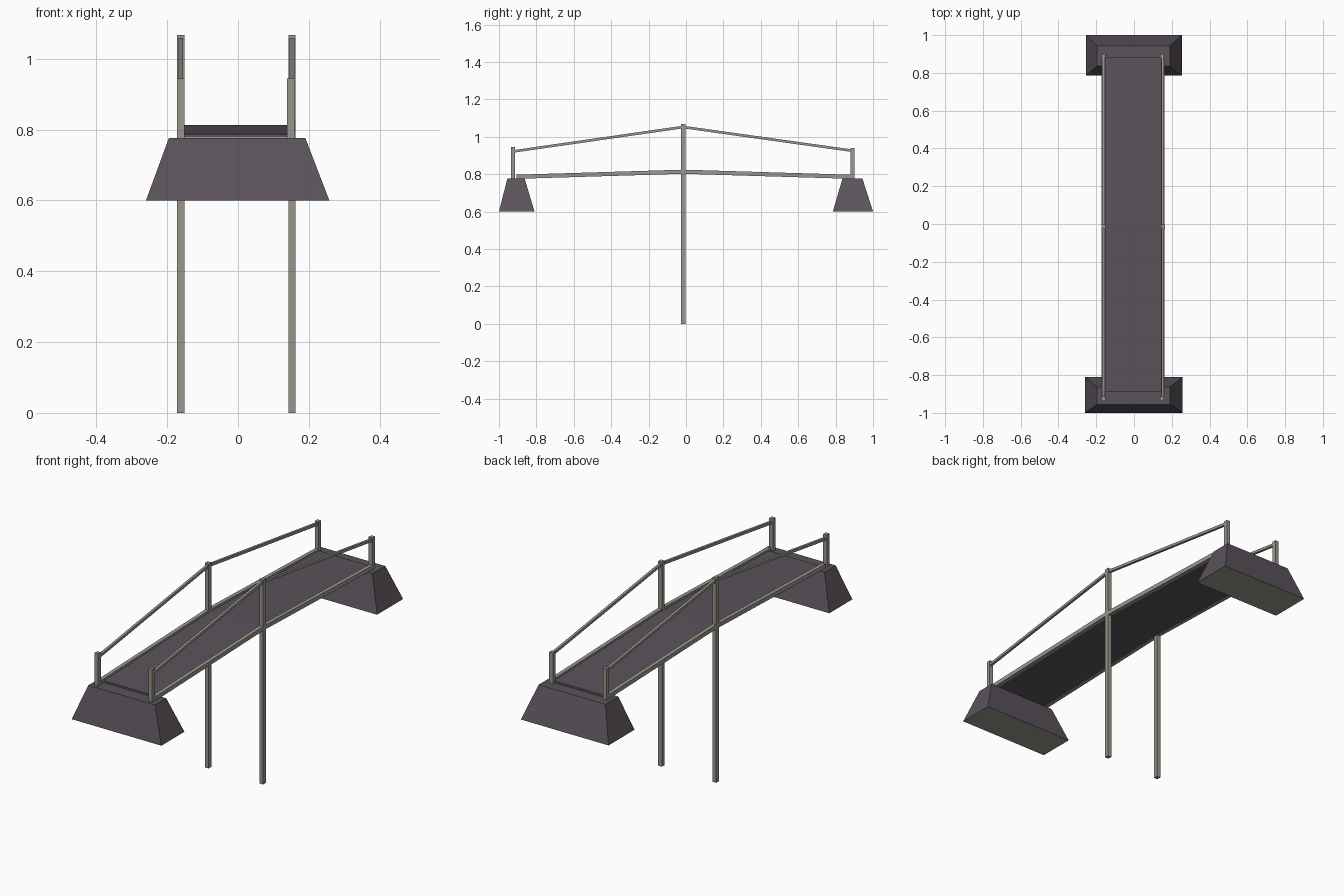
import bpy, bmesh
from mathutils import Vector

if "Cube" in bpy.data.objects:
    bpy.data.objects.remove(bpy.data.objects["Cube"])

def material(name, col):
    m = bpy.data.materials.new(name)
    m.diffuse_color = (*col, 1)
    m.use_nodes = True
    m.node_tree.nodes["Principled BSDF"].inputs["Base Color"].default_value = m.diffuse_color
    return m

STONE = material("dark stone", (0.105, 0.088, 0.105))
METAL = material("pale grey metal", (0.31, 0.31, 0.27))

def finish(name, bm, mats):
    bmesh.ops.recalc_face_normals(bm, faces=bm.faces)
    me = bpy.data.meshes.new(name)
    bm.to_mesh(me)
    bm.free()
    for m in mats:
        me.materials.append(m)
    ob = bpy.data.objects.new(name, me)
    bpy.context.collection.objects.link(ob)
    return ob

def loft(name, rings, mats):
    """Skin a list of equal-length point rings and cap both ends."""
    bm = bmesh.new()
    vs = [[bm.verts.new(p) for p in r] for r in rings]
    n = len(vs[0])
    for a, b in zip(vs, vs[1:]):
        for i in range(n):
            j = (i + 1) % n
            bm.faces.new((a[i], a[j], b[j], b[i]))
    bm.faces.new(vs[0])
    bm.faces.new(vs[-1])
    return finish(name, bm, mats)

def rect_z(x0, x1, y0, y1, z):
    return [(x0, y0, z), (x1, y0, z), (x1, y1, z), (x0, y1, z)]

def rect_y(x, y, z, w, h):
    return [(x - w/2, y, z - h/2), (x + w/2, y, z - h/2),
            (x + w/2, y, z + h/2), (x - w/2, y, z + h/2)]

def post(name, x, y, z0, z1, wx, wy):
    r = (x - wx/2, x + wx/2, y - wy/2, y + wy/2)
    loft(name, [rect_z(*r, z0), rect_z(*r, z1)], [METAL])

# abutments: tapered stone blocks with a pale underside
for name, base, top in (
        ("front_abutment", (-0.26, 0.258, -1.0, -0.81), (-0.195, 0.19, -0.955, -0.863)),
        ("back_abutment", (-0.253, 0.253, 0.785, 1.0), (-0.195, 0.19, 0.837, 0.943))):
    ob = loft(name, [rect_z(*base, 0.6), rect_z(*top, 0.777)], [STONE, METAL])
    for p in ob.data.polygons:
        p.material_index = 1 if p.normal.z < -0.9 else 0

# deck: two gently rising slabs meeting at the middle
loft("deck", [rect_y(-0.003, y, z, 0.306, 0.01)
              for y, z in ((-0.89, 0.783), (-0.008, 0.808), (0.884, 0.783))], [STONE])

# posts, edge beams and handrails on both sides
for side, xm, xe in (("left", -0.1615, -0.162), ("right", 0.1525, 0.149)):
    post(side + "_middle_post", xm, -0.015, 0, 1.067, 0.021, 0.023)
    post(side + "_front_post", xe, -0.925, 0.777, 0.945, 0.021, 0.022)
    post(side + "_back_post", xe, 0.89, 0.777, 0.94, 0.021, 0.021)
    loft(side + "_edge_beam", [rect_y(xm, y, z, 0.02, 0.022)
         for y, z in ((-0.905, 0.786), (-0.015, 0.813), (0.882, 0.786))], [METAL])
    loft(side + "_handrail", [rect_y(xm, y, z, 0.013, 0.014)
         for y, z in ((-0.92, 0.922), (-0.015, 1.052), (0.89, 0.925))], [METAL])
